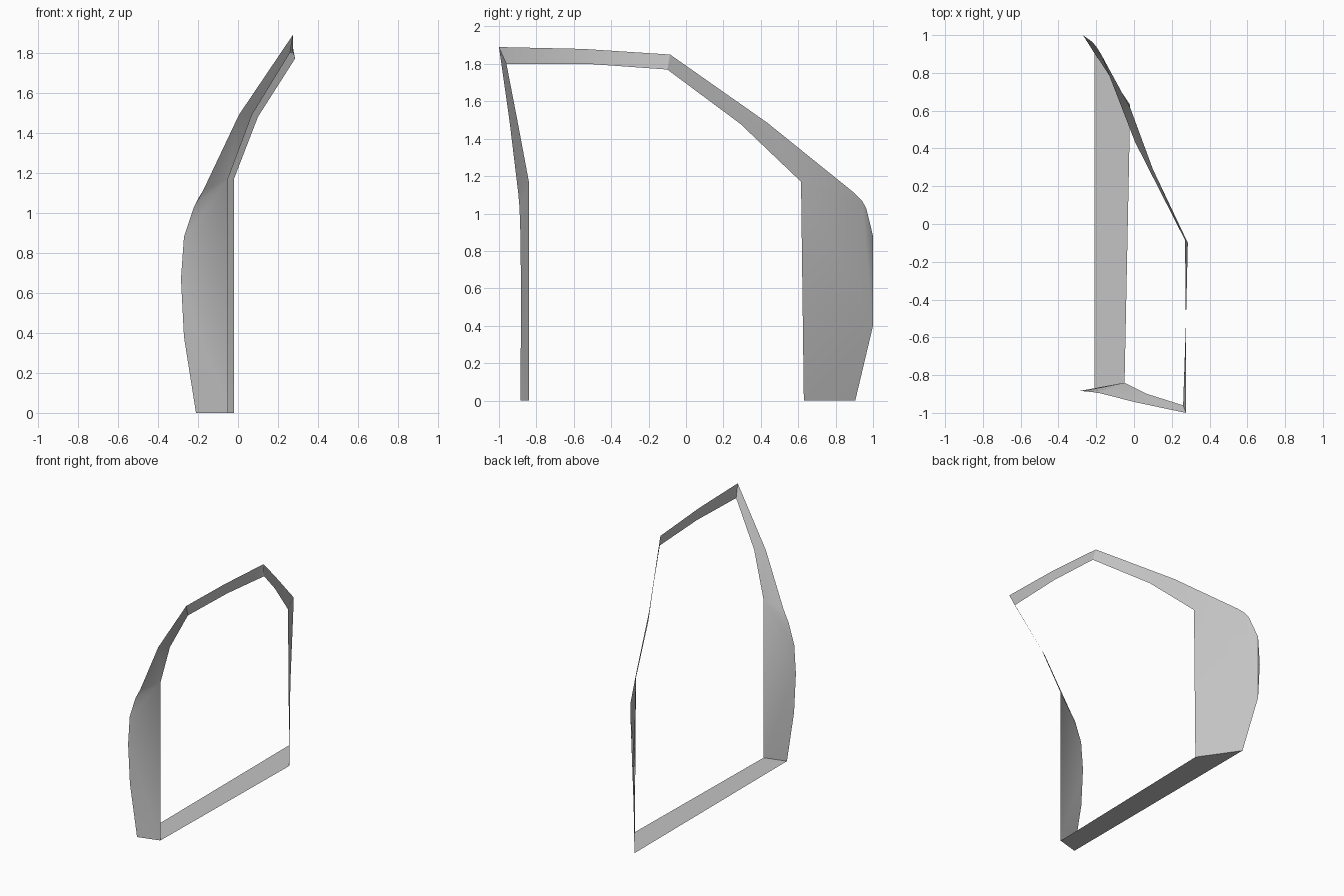
import bpy
import bmesh
import math

cube = bpy.data.objects.get("Cube")
if cube:
    bpy.data.objects.remove(cube, do_unlink=True)

grey = bpy.data.materials.new("light grey")
grey.use_nodes = True
grey.diffuse_color = (0.55, 0.55, 0.55, 1)
bsdf = next(n for n in grey.node_tree.nodes if n.type == 'BSDF_PRINCIPLED')
bsdf.inputs["Base Color"].default_value = (0.55, 0.55, 0.55, 1)
bsdf.inputs["Roughness"].default_value = 0.7


def make_sheet(name, polygons):
    """Single-sided sheet from polygons given as lists of points."""
    bm = bmesh.new()
    for poly in polygons:
        bm.faces.new([bm.verts.new(p) for p in poly])
    bmesh.ops.remove_doubles(bm, verts=bm.verts[:], dist=0.0005)
    bmesh.ops.triangulate(bm, faces=[f for f in bm.faces if len(f.verts) > 3])
    mesh = bpy.data.meshes.new(name)
    bm.to_mesh(mesh)
    bm.free()
    mesh.materials.append(grey)
    obj = bpy.data.objects.new(name, mesh)
    bpy.context.collection.objects.link(obj)
    bpy.ops.object.select_all(action='DESELECT')
    obj.select_set(True)
    bpy.context.view_layer.objects.active = obj
    bpy.ops.object.shade_smooth_by_angle(angle=math.radians(30))
    return obj


def ribbon(inner, outer):
    """Quads between two matching edge lines."""
    return [[inner[i], outer[i], outer[i + 1], inner[i + 1]]
            for i in range(len(inner) - 1)]


# Lower rear panel: straight inner edge, bulged outer edge (bottom to top)
rear_in_bottom, rear_in_top = (-0.02, 0.63, 0), (-0.02, 0.615, 1.17)
rear_bulge = [(-0.21, 0.905, 0), (-0.27, 1.0, 0.40), (-0.285, 1.0, 0.67),
              (-0.27, 1.0, 0.88), (-0.22, 0.963, 1.03),
              (-0.20, 0.94, 1.07), (-0.175, 0.90, 1.11)]

# Lower front panel: same profile, narrow in depth (top to bottom)
front_in_bottom, front_in_top = (-0.05, -0.84, 0), (-0.05, -0.84, 1.17)
front_bulge = [(-0.175, -0.897, 1.11), (-0.22, -0.89, 1.03),
               (-0.27, -0.885, 0.88), (-0.285, -0.883, 0.67),
               (-0.27, -0.883, 0.38), (-0.21, -0.885, 0)]

# Roof corners
rear_corner_in, rear_corner_out = (0.285, -0.10, 1.77), (0.27, -0.085, 1.85)
front_corner_in, front_corner_out = (0.26, -0.96, 1.80), (0.275, -1.0, 1.89)

# Rear pillar: flat panel, turned-in edge and slanted upper bar
b = rear_bulge
make_sheet("rear_pillar", [
    [rear_in_bottom, b[0], b[1]],
    [rear_in_bottom, b[1], rear_in_top],
    [rear_in_top, b[1], b[5]],
    [rear_in_top, b[5], b[6]],
    [b[1], b[2], b[3]],
    [b[1], b[3], b[4]],
    [b[1], b[4], b[5]],
] + ribbon([rear_in_top, (0.10, 0.29, 1.48), rear_corner_in],
           [b[6], (0.005, 0.435, 1.485), rear_corner_out]))

# Roof rail
make_sheet("roof_rail", ribbon(
    [rear_corner_in, (0.275, -0.52, 1.80), front_corner_in],
    [rear_corner_out, (0.275, -0.55, 1.88), front_corner_out]))

# Front pillar: slanted upper bar and bulged lower panel
f = front_bulge
make_sheet("front_pillar", ribbon(
    [front_corner_in, (0.07, -0.90, 1.49), front_in_top],
    [front_corner_out, (0.005, -0.943, 1.49), f[0]]) + [
    [front_in_top, f[0], f[1]],
    [front_in_top, f[1], f[2]],
    [front_in_top, f[2], f[3]],
    [front_in_top, f[3], front_in_bottom],
    [front_in_bottom, f[3], f[4]],
    [front_in_bottom, f[4], f[5]],
])

# Sill along the floor
make_sheet("sill", ribbon([front_in_bottom, rear_in_bottom],
                          [f[-1], b[0]]))
